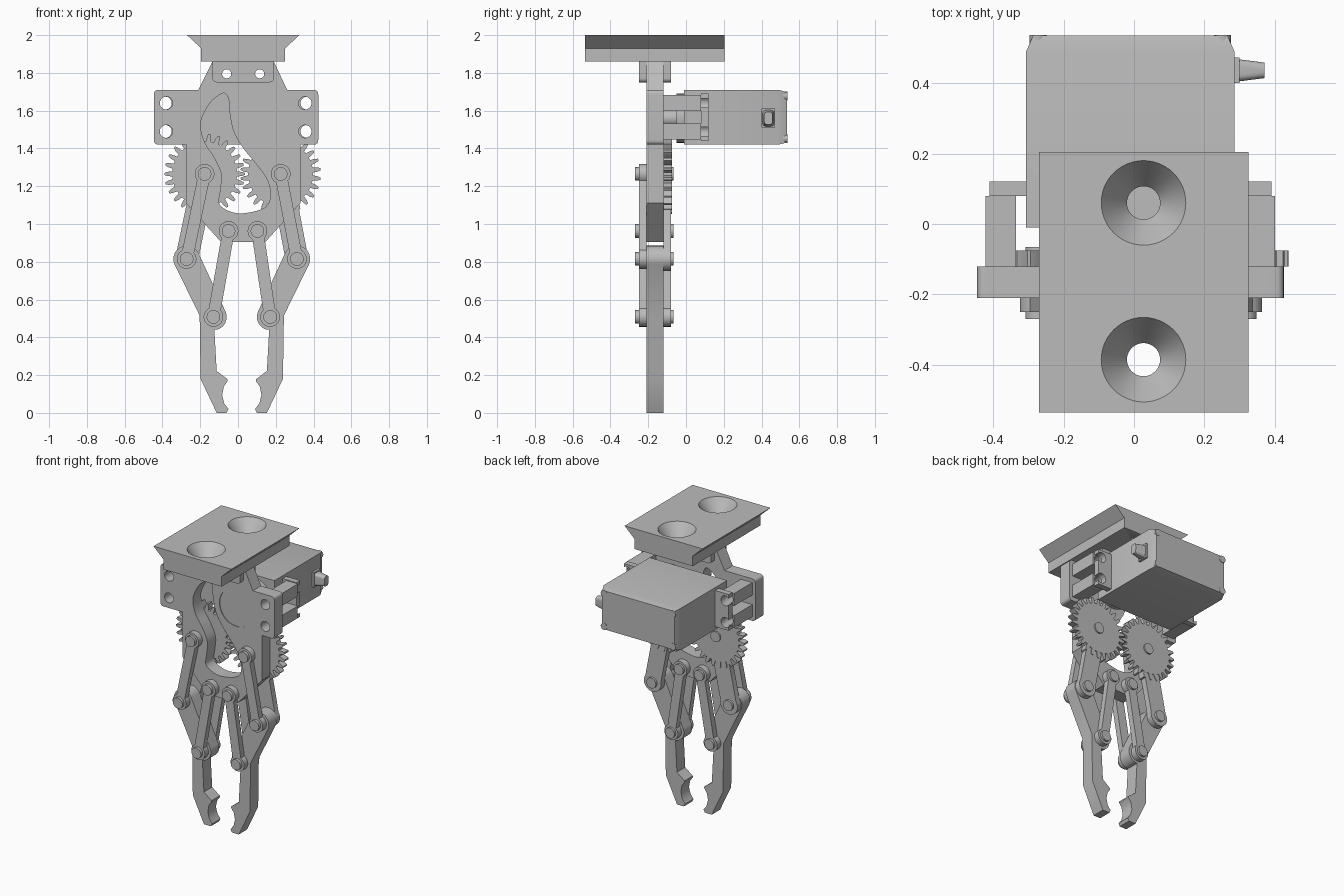
import bpy, bmesh
from math import sin, cos, pi, asin, atan2, radians
from mathutils import Vector, Matrix

if "Cube" in bpy.data.objects:
    bpy.data.objects.remove(bpy.data.objects["Cube"])

grey = bpy.data.materials.new("plain_grey")
grey.use_nodes = True
grey.diffuse_color = (0.5, 0.5, 0.5, 1)
grey.node_tree.nodes["Principled BSDF"].inputs["Base Color"].default_value = (0.5, 0.5, 0.5, 1)


def finish(name, mesh, smooth=True):
    mesh.materials.clear()
    mesh.materials.append(grey)
    ob = bpy.data.objects.new(name, mesh)
    bpy.context.collection.objects.link(ob)
    bpy.ops.object.select_all(action='DESELECT')
    ob.select_set(True)
    bpy.context.view_layer.objects.active = ob
    if smooth:
        bpy.ops.object.shade_smooth_by_angle(angle=radians(30))
    return ob


def arc(c, r, a0=0, a1=360, n=32):
    return [(c[0] + r * cos(radians(a0 + (a1 - a0) * i / n)),
             c[1] + r * sin(radians(a0 + (a1 - a0) * i / n))) for i in range(n + (a1 - a0 < 360))]


def plate(name, outline, y0, y1, holes=()):
    """Extrude an x-z outline with holes from y0 to y1."""
    cu = bpy.data.curves.new(name, 'CURVE')
    cu.dimensions, cu.fill_mode, cu.extrude = '2D', 'BOTH', (y1 - y0) / 2
    for loop in [outline, *holes]:
        sp = cu.splines.new('POLY')
        sp.points.add(len(loop) - 1)
        for p, q in zip(sp.points, loop):
            p.co = (q[0], q[1], 0, 1)
        sp.use_cyclic_u = True
    tmp = bpy.data.objects.new(name + "_tmp", cu)
    bpy.context.collection.objects.link(tmp)
    deps = bpy.context.evaluated_depsgraph_get()
    mesh = bpy.data.meshes.new_from_object(tmp.evaluated_get(deps))
    bpy.data.objects.remove(tmp)
    mesh.transform(Matrix.Translation((0, (y0 + y1) / 2, 0)) @ Matrix.Rotation(pi / 2, 4, 'X'))
    bm = bmesh.new()
    bm.from_mesh(mesh)
    bmesh.ops.remove_doubles(bm, verts=bm.verts, dist=1e-5)
    bmesh.ops.recalc_face_normals(bm, faces=bm.faces)
    bm.to_mesh(mesh)
    bm.free()
    return finish(name, mesh)


def rod(name, c, r, y0, y1):
    return plate(name, arc(c, r), y0, y1)


def rect(x0, x1, z0, z1):
    return [(x0, z0), (x1, z0), (x1, z1), (x0, z1)]


def fillet(points):
    """Round every point that carries a third value, its radius."""
    out = []
    for i, p in enumerate(points):
        v = Vector(p[:2])
        if len(p) == 2:
            out.append(v)
            continue
        a = v + (Vector(points[i - 1][:2]) - v).normalized() * p[2]
        b = v + (Vector(points[(i + 1) % len(points)][:2]) - v).normalized() * p[2]
        out += [a.lerp(v, t / 6).lerp(v.lerp(b, t / 6), t / 6) for t in range(7)]
    return out


def smooth_loop(pts, n=5):
    """Closed Catmull-Rom curve."""
    v, out = [Vector(p) for p in pts], []
    for i in range(len(v)):
        a, b, c, d = (v[(i + k) % len(v)] for k in range(4))
        for s in range(n):
            t = s / n
            out.append(0.5 * (2 * b + (c - a) * t + (2 * a - 5 * b + 4 * c - d) * t**2
                              + (3 * b - a - 3 * c + d) * t**3))
    return out


def bar(p, q, r, w):
    """Link outline: round ends of radius r joined by a bar of half-width w."""
    d = atan2(q[1] - p[1], q[0] - p[0]) * 180 / pi
    a = asin(w / r) * 180 / pi
    return arc(p, r, d + a, d + 360 - a, 24) + arc(q, r, d - 180 + a, d + 180 - a, 24)


def loft(name, rings):
    """Closed solid through rings of equal point count."""
    bm = bmesh.new()
    vs = [[bm.verts.new(p) for p in ring] for ring in rings]
    n = len(vs[0])
    for a, b in zip(vs, vs[1:]):
        for i in range(n):
            bm.faces.new((a[i], a[(i + 1) % n], b[(i + 1) % n], b[i]))
    bm.faces.new(vs[0])
    bm.faces.new(vs[-1])
    bmesh.ops.recalc_face_normals(bm, faces=bm.faces)
    mesh = bpy.data.meshes.new(name)
    bm.to_mesh(mesh)
    bm.free()
    return finish(name, mesh)


FRONT, BACK = -0.21, -0.12          # main plate faces
F_LINK, B_LINK = -0.25, -0.08       # outer faces of the links
MID = 0.027

# Dovetail mounting block with two countersunk holes
block = plate("mounting_block", [(-0.27, 2), (0.325, 2), (0.25, 1.93), (0.25, 1.86),
                                 (-0.195, 1.86), (-0.195, 1.93)], -0.535, 0.205)
for y in (0.06, -0.385):
    rings = [[(x, yy, z) for x, yy in arc((MID, y), r, n=48)]
             for r, z in ((0.047, 1.8), (0.047, 1.9), (0.12, 2.0), (0.12, 2.05))]
    cutter = loft("countersink_cutter", rings)
    cutter.hide_render = True
    bpy.context.view_layer.objects.active = block
    mod = block.modifiers.new("countersink", 'BOOLEAN')
    mod.operation, mod.solver, mod.object = 'DIFFERENCE', 'EXACT', cutter
    bpy.ops.object.select_all(action='DESELECT')
    block.select_set(True)
    bpy.ops.object.modifier_apply(modifier=mod.name)
    bpy.data.objects.remove(cutter)

# Bracket clamping the neck
neck_holes = [arc((x, 1.795), 0.024) for x in (-0.06, 0.115)]
plate("neck_bracket", fillet([(-0.135, 1.75, 0.025), (0.19, 1.75, 0.025), (0.19, 1.86), (-0.135, 1.86)]),
      F_LINK, B_LINK, neck_holes)

# Main plate with ears, curved slot and servo disc
ear_holes = [arc((x, z), 0.034) for x in (-0.38, 0.355) for z in (1.64, 1.49)]
slot = smooth_loop([(-.077, 1.693), (-.14, 1.65), (-.183, 1.58), (-.198, 1.52), (-.177, 1.434),
                    (-.124, 1.35), (-.087, 1.265), (-.093, 1.175), (-.1, 1.11), (-.06, 1.074),
                    (.008, 1.056), (.1, 1.07), (.156, 1.1), (.172, 1.164), (.15, 1.243),
                    (.087, 1.328), (.024, 1.407), (-.024, 1.492), (-.045, 1.593), (-.05, 1.66)])
shaft = (0.135, 1.56)
plate("main_plate", fillet([(-.135, 1.86), (.19, 1.86), (.26, 1.71), (.425, 1.71, .025), (.425, 1.42, .025),
                            (.33, 1.42), (.33, 1.11), (.145, .905), (-.09, .905), (-.275, 1.11),
                            (-.275, 1.42), (-.445, 1.42, .025), (-.445, 1.71, .025), (-.21, 1.71)]),
      FRONT, BACK, [slot, arc(shaft, 0.13, n=48)] + ear_holes + neck_holes)
plate("servo_disc", arc(shaft, 0.13, n=48), FRONT + 0.005, BACK)

# Servo: body with tapered end, boss, shaft, flange, posts, screws, cable exit
loft("servo_body", [[(x, y, z) for x, z in rect(-.306 + i, .285 - i, 1.42 + j, 1.71 - j)]
                    for y, i, j in ((-.01, 0, 0), (.49, 0, 0), (.535, .02, .012))])
rod("servo_boss", shaft, 0.13, -0.05, 0)
rod("servo_shaft", shaft, 0.05, BACK, -0.04)
for x in (-0.272, 0.251):
    for z in (1.452, 1.678):
        rod("servo_screw", (x, z), 0.024, 0.5, 0.537)
for s, side in ((1, "left"), (-1, "right")):
    edge = [(.25, 1.69), (.39, 1.69)]
    for z in (1.64, 1.49):
        edge += arc((.365, z), 0.034, 45, 315, 20)
        edge[-21:-21] = [(.39, z + .024)]
        edge += [(.39, z - .024)]
    edge += [(.39, 1.44), (.25, 1.44)]
    plate(f"{side}_servo_flange", [(s * (x + .01) - .01, z) for x, z in edge], 0.08, 0.12)
    for z0, z1, zh in ((1.598, 1.684, 1.64), (1.448, 1.532, 1.49)):
        plate(f"{side}_post", [(s * (x + .011) - .011, z) for x, z in rect(.313, .4, z0, z1)], BACK, 0.08,
              [arc((s * .3675 - .0125, zh), 0.034)])
loft("cable_base", [[(x, y, z) for y, z in rect(.4, .472, 1.51, 1.612)] for x in (.28, .3)])
loft("cable_sleeve", [[(x, y, z) for y, z in fillet([(.436 - a, 1.56 - b, .02), (.436 + a, 1.56 - b, .02),
                                                     (.436 + a, 1.56 + b, .02), (.436 - a, 1.56 + b, .02)])]
                      for x, a, b in ((.3, .031, .043), (.37, .022, .034))])

# Gears, links and fingers on both sides
TEETH = 26
for s, side in ((-1, "right"), (1, "left")):
    def mir(x, z, c):
        return (c + s * x, z)
    hub = mir(.2015, 1.265, .0245)
    inner = mir(.0765, .963, .0265)
    elbow = mir(.292, .815, .02)
    grip = mir(.15, .508, .02)

    gear = []
    for i in range(TEETH):
        for off, r in ((-.32, .172), (-.24, .195), (-.11, .213), (.11, .213), (.24, .195), (.32, .172)):
            a = 2 * pi * (i + off + (0.5 if s > 0 else 0)) / TEETH
            gear.append((hub[0] + r * cos(a), hub[1] + r * sin(a)))
    plate(f"{side}_gear", gear, BACK, -0.075)
    plate(f"{side}_gear_arm", bar(hub, elbow, 0.065, 0.06), BACK, B_LINK)
    plate(f"{side}_outer_link", bar(hub, elbow, 0.052, 0.032), F_LINK, FRONT)
    plate(f"{side}_inner_link_front", bar(inner, grip, 0.052, 0.032), F_LINK, FRONT)
    plate(f"{side}_inner_link_back", bar(inner, grip, 0.052, 0.032), BACK, B_LINK)
    for p in (hub, inner, elbow, grip):
        rod(f"{side}_pivot_pin", p, 0.036, -0.27, -0.065)

    finger = arc((-.292, .815), .07, 25, 205, 20)
    finger += [(-.223, .515), (-.218, .18), (-.133, 0), (-.08, 0), (-.07, .02), (-.093, .05), (-.104, .095),
               (-.095, .14), (-.075, .168), (-.075, .178), (-.133, .222), (-.145, .44)]
    finger += arc((-.15, .508), .07, -70, 25, 12)
    plate(f"{side}_finger", [mir(-x, z, .02) for x, z in finger], FRONT, BACK)
